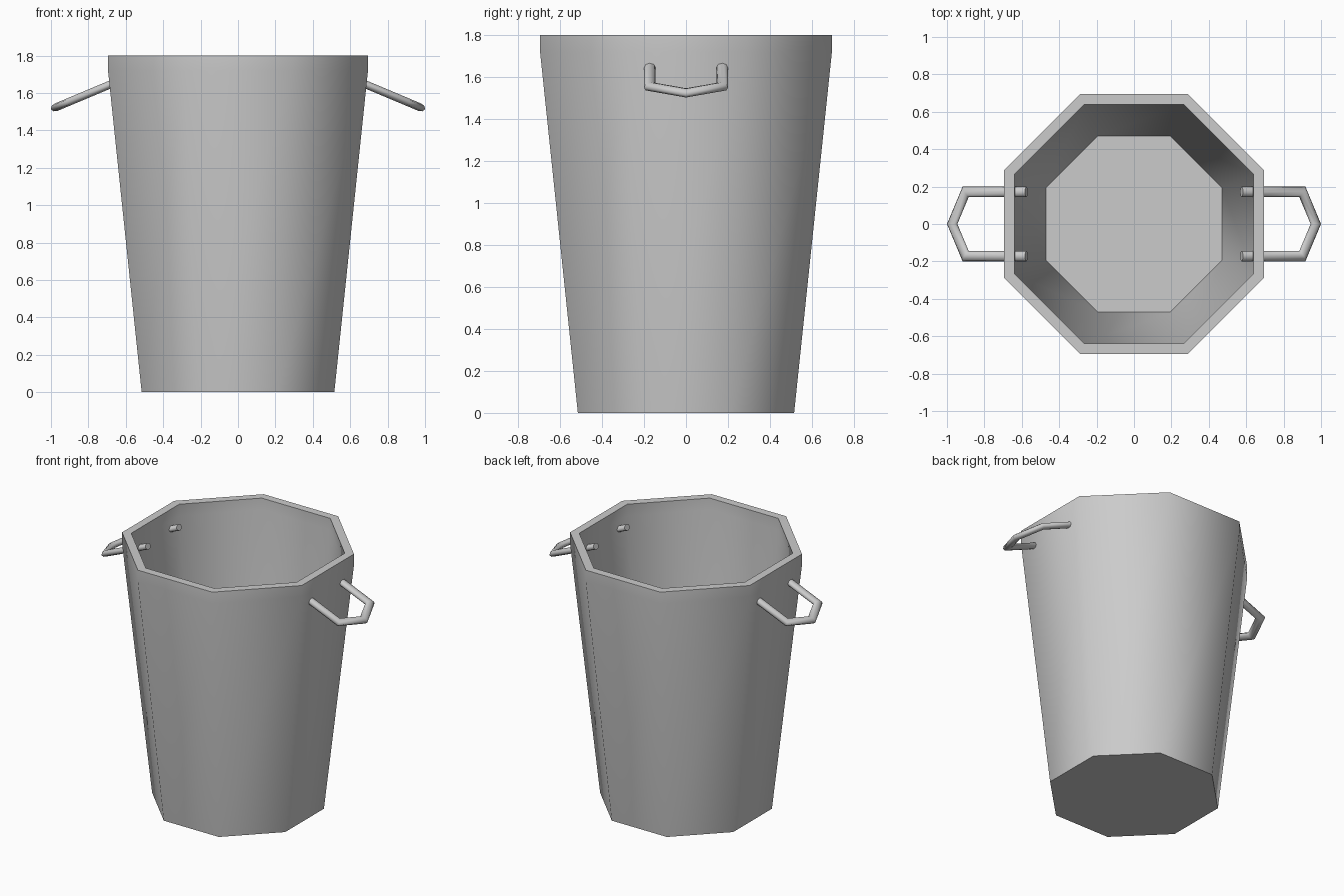
import bpy, bmesh, math
from mathutils import Vector

cube = bpy.data.objects.get("Cube")
if cube:
    bpy.data.objects.remove(cube, do_unlink=True)

metal = bpy.data.materials.new("grey metal")
metal.use_nodes = True
GREY = (0.6, 0.6, 0.6, 1)
metal.diffuse_color = GREY
metal.node_tree.nodes["Principled BSDF"].inputs["Base Color"].default_value = GREY


def loft(name, rings):
    """Skin a list of point rings, cap both ends and shade the result smooth."""
    bm = bmesh.new()
    loops = [[bm.verts.new(p) for p in ring] for ring in rings]
    for a, b in zip(loops, loops[1:]):
        for i in range(len(a)):
            j = (i + 1) % len(a)
            bm.faces.new((a[i], a[j], b[j], b[i]))
    bm.faces.new(loops[0])
    bm.faces.new(loops[-1])
    bmesh.ops.recalc_face_normals(bm, faces=bm.faces[:])
    mesh = bpy.data.meshes.new(name)
    bm.to_mesh(mesh)
    bm.free()
    mesh.materials.append(metal)
    obj = bpy.data.objects.new(name, mesh)
    bpy.context.collection.objects.link(obj)
    bpy.ops.object.select_all(action='DESELECT')
    obj.select_set(True)
    bpy.context.view_layer.objects.active = obj
    bpy.ops.object.shade_smooth_by_angle(angle=math.radians(60))
    return obj


def octagon(apothem, z):
    r = apothem / math.cos(math.pi / 8)
    angles = [math.pi / 8 + k * math.pi / 4 for k in range(8)]
    return [Vector((r * math.cos(a), r * math.sin(a), z)) for a in angles]


# Bucket: outer wall, rim, inner wall and floor in one profile
profile = [(0.515, 0), (0.695, 1.72), (0.695, 1.8),
           (0.64, 1.8), (0.64, 1.72), (0.47, 0.06)]
loft("bucket", [octagon(a, z) for a, z in profile])


def handle(name, side):
    """Bent rod sloping down and outward, its ends poking through the wall."""
    slope = 0.42
    plan = [(0.575, 0.172), (0.9, 0.172), (0.972, 0), (0.9, -0.172), (0.575, -0.172)]
    path = [Vector((side * x, y, 1.524 + slope * (0.972 - x))) for x, y in plan]
    up = Vector((side * slope, 0, 1)).normalized()
    rings = []
    for i, p in enumerate(path):
        before = (p - path[i - 1]).normalized() if i else None
        after = (path[i + 1] - p).normalized() if i < len(path) - 1 else None
        before, after = before or after, after or before
        tangent = (before + after).normalized()
        # Widen the section at bends so the rod keeps its thickness
        across = tangent.cross(up) * (0.0275 / tangent.dot(after))
        turns = [math.tau * k / 8 for k in range(8)]
        rings.append([p + across * math.cos(t) + up * 0.021 * math.sin(t) for t in turns])
    loft(name, rings)


handle("left_handle", 1)
handle("right_handle", -1)
